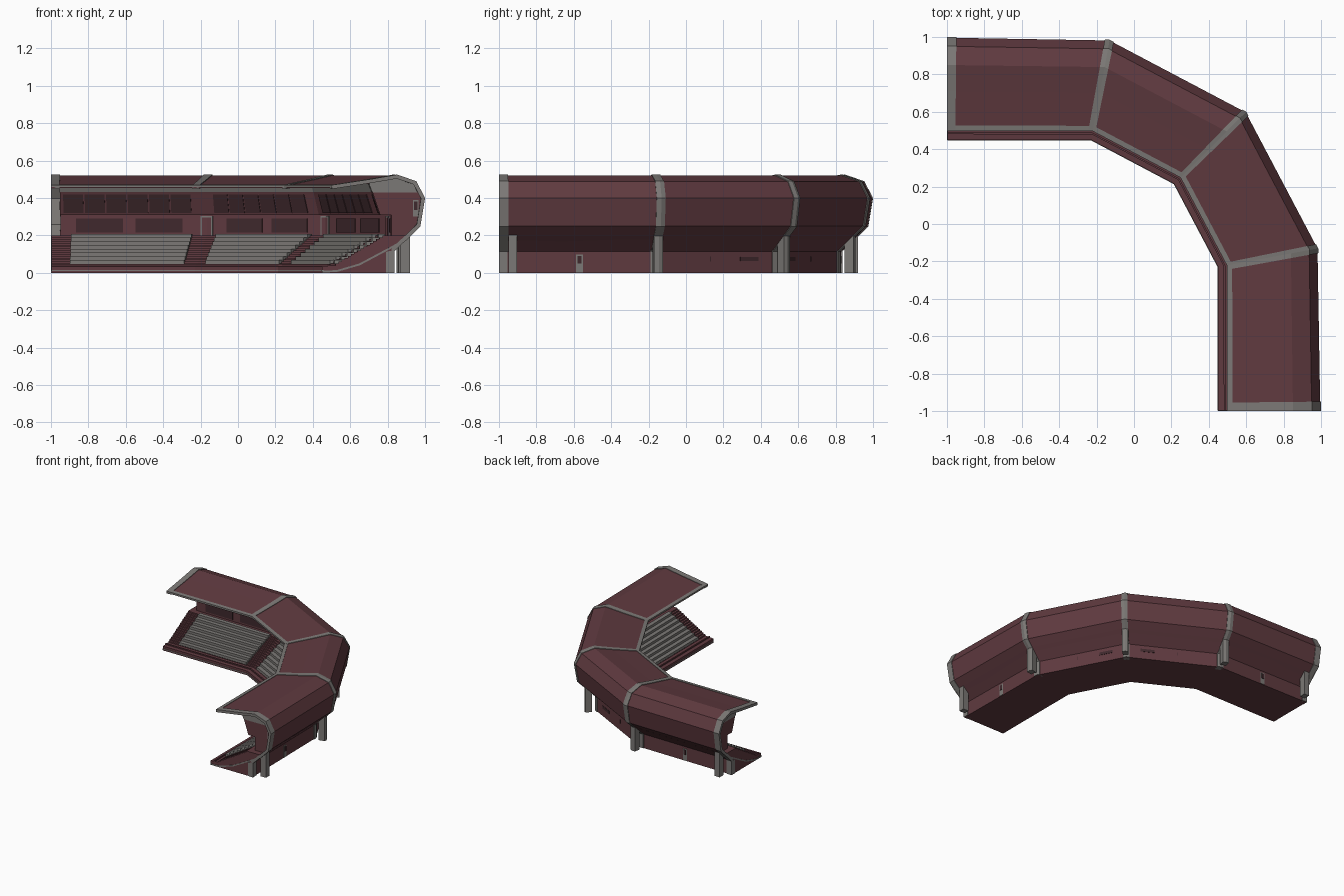
import bpy, bmesh
from mathutils import Vector

if "Cube" in bpy.data.objects:
    bpy.data.objects.remove(bpy.data.objects["Cube"])

# Plan of the stand: inner and outer points at five stations, mirrored about the diagonal
INNER = [(-1, .45), (-.23, .45), (.215, .215), (.45, -.23), (.45, -1)]
OUTER = [(-1, 1), (-.13, .985), (.6, .6), (.985, -.13), (1, -1)]


def material(name, rgb):
    m = bpy.data.materials.new(name)
    m.diffuse_color = (*rgb, 1)
    m.use_nodes = True
    m.node_tree.nodes["Principled BSDF"].inputs["Base Color"].default_value = m.diffuse_color
    return m


RED = material("dark_red", (.115, .042, .05))
GREY = material("grey", (.2, .19, .18))
DARK = material("dark_glass", (.05, .022, .026))


def place(u, d, z):
    """u runs along the stand (0 to 4), d is depth (.45 inner to 1 outer)."""
    i = max(0, min(3, int(u)))
    a = Vector(INNER[i]).lerp(Vector(INNER[i + 1]), u - i)
    b = Vector(OUTER[i]).lerp(Vector(OUTER[i + 1]), u - i)
    p = a.lerp(b, (d - .45) / .55)
    return (p.x, p.y, z)


def sweep(name, jobs, mat):
    """Each job is (closed profile, u start, u end); all go into one object."""
    bm = bmesh.new()
    for profile, u0, u1 in jobs:
        us = [u0] + [k for k in (1, 2, 3) if u0 + 1e-4 < k < u1 - 1e-4] + [u1]
        rings = [[bm.verts.new(place(u, d, z)) for d, z in profile] for u in us]
        n = len(profile)
        for r, s in zip(rings, rings[1:]):
            for k in range(n):
                bm.faces.new((r[k], r[(k + 1) % n], s[(k + 1) % n], s[k]))
        bm.faces.new(rings[0])
        bm.faces.new(rings[-1])
    bmesh.ops.recalc_face_normals(bm, faces=bm.faces)
    me = bpy.data.meshes.new(name)
    bm.to_mesh(me)
    bm.free()
    me.materials.append(mat)
    ob = bpy.data.objects.new(name, me)
    bpy.context.collection.objects.link(ob)
    return ob


def offset(pts, dist):
    """Shift a polyline to its right-hand side with mitred corners."""
    v = [Vector(p) for p in pts]
    nrm = []
    for a, b in zip(v, v[1:]):
        t = (b - a).normalized()
        nrm.append(Vector((t.y, -t.x)))
    out = []
    for i, p in enumerate(v):
        n0, n1 = nrm[max(i - 1, 0)], nrm[min(i, len(nrm) - 1)]
        out.append(tuple(p + (n0 + n1) * dist / (1 + n0.dot(n1))))
    return out


def ribbon(pts, a, b):
    return offset(pts, a) + offset(pts, b)[::-1]


def box(d0, d1, z0, z1):
    return [(d0, z0), (d1, z0), (d1, z1), (d0, z1)]


def both(jobs):
    """Add the copy of each job on the other half of the stand."""
    return jobs + [(p, 4 - b, 4 - a) for p, a, b in jobs]


def stairs(count, lift=0):
    pts = []
    for k in range(count):
        d = .52 + .27 * k / count
        z = .04 + .16 * (k + 1) / count + lift
        pts += [(d, z - .16 / count), (d, z), ]
    return pts + [(.79, .2 + lift)]


# Lower bowl with fine aisle steps, back wall and flat bottom
base = [(.45, 0), (.45, .035)] + stairs(16) + [(.92, .2), (.83, .118), (.83, 0)]
sweep("lower_bowl", [(base, .004, 3.996)], RED)
sweep("pitch_side_rim", [(box(.447, .46, .01, .016), .002, 3.998)], GREY)
sweep("front_parapet", [(box(.48, .49, .03, .046), .002, 3.998)], RED)

# Grey seating rows between the aisles
rows = [(d - .004, z) for d, z in stairs(8, .008)] + [(.79, .19), (.53, .035)]
sweep("seat_rows", [(rows, .13, .91), (rows, 1.09, 1.91),
                    (rows, 2.09, 2.91), (rows, 3.09, 3.87)], GREY)

# Curved outer shell and roof
SHELL = [(.5, .465), (.71, .497), (.85, .521), (.95, .487),
         (.996, .4), (.971, .25), (.83, .115)]
sweep("roof_shell", [(ribbon(SHELL, 0, .013), .003, 3.997)], RED)

# Raised grey ribs at the ends and the joints, and the grey roof edge
rib = ribbon(SHELL, -.004, .017)
sweep("shell_ribs", both([(rib, 0, .058)]) +
      [(rib, j - .03, j + .03) for j in (1, 2, 3)], GREY)
edge = [(.498, .458), (.527, .462), (.527, .4725), (.498, .469)]
sweep("roof_edge", [(edge, .002, 3.998)], GREY)

# Grey sweeping rim on both end faces
curve = [(.97, .25), (.9, .18), (.8, .125), (.65, .045), (.53, .01), (.45, .006)]
sweep("end_rim", both([(ribbon(curve, -.005, .005), 0, .006)]), GREY)

# Upper rooms under the roof
room = [(.70, .482), (.72, .43), (.76, .31), (.82, .31), (.82, .198), (.90, .198),
        (.955, .25), (.982, .4), (.94, .476), (.85, .51)]
sweep("upper_rooms", [(room, .06, 3.94)], RED)
cap = [(.70, .482), (.72, .43), (.965, .43), (.94, .476), (.85, .51)]
sweep("room_end_caps", both([(cap, .056, .062)]), GREY)
sweep("room_fascia", [(ribbon([(.703, .475), (.719, .433)], -.004, .002),
                       .06, 3.94)], GREY)
sweep("end_door_frames", both([(box(.937, .966, .3, .39), .055, .062)]), GREY)
sweep("end_door_panels", both([(box(.943, .96, .335, .38), .052, .062)]), DARK)

# Leaning window panes
pane = ribbon([(.7233, .42), (.7567, .32)], -.003, .004)
sweep("window_panes", [(pane, s + .08 + .14 * k, s + .21 + .14 * k)
                       for s in range(4) for k in range(6)], DARK)

# Concourse doors at the joints and shop windows between them
sweep("concourse_door_frames", [(box(.813, .824, .2, .305), j - .045, j + .045)
                                for j in (1, 2, 3)], GREY)
sweep("concourse_doors", [(box(.81, .824, .2, .295), j - .032, j + .032)
                          for j in (1, 2, 3)], RED)
sweep("concourse_windows", [(box(.815, .824, .215, .29), s + a, s + a + .3)
                            for s in range(4) for a in (.16, .54)], DARK)

# Free-standing pillars under the shell
pillar = [(.87, 0), (.92, 0), (.92, .203), (.87, .158)]
sweep("pillars", both([(pillar, .06, .112)]) +
      [(pillar, j - .03, j + .03) for j in (1, 2, 3)], GREY)

# Flat wall piers behind the pillars
pier = [(.79, 0), (.836, 0), (.836, .122), (.79, .112)]
sweep("wall_piers", both([(pier, 0, .055)]) +
      [(pier, j - .035, j + .035) for j in (1, 2, 3)], GREY)

# Outer wall doors and vents
sweep("outer_door_frames", both([(box(.825, .834, .002, .098), .49, .535)]), GREY)
sweep("outer_door_panels", both([(box(.825, .837, .05, .09), .5, .525)]), DARK)
sweep("wall_vents", both([(box(.825, .833, .06, .088), 1.45, 1.455),
                          (box(.825, .833, .062, .085), 1.7, 1.85)]), DARK)
